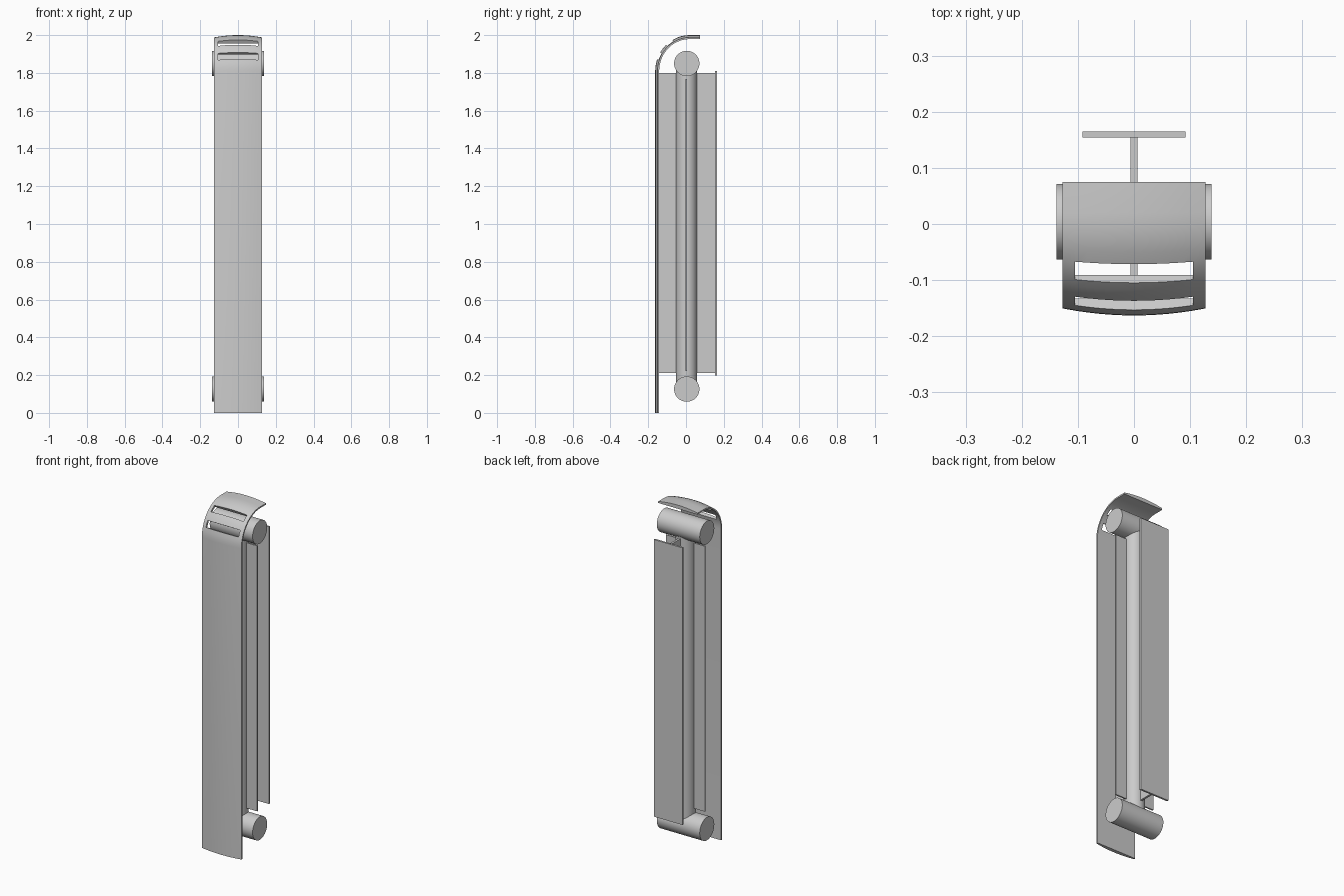
import bpy, bmesh
from math import sin, cos, radians, pi

if "Cube" in bpy.data.objects:
    bpy.data.objects.remove(bpy.data.objects["Cube"])


def add_mesh(name, bm, smooth=False):
    bmesh.ops.recalc_face_normals(bm, faces=bm.faces)
    me = bpy.data.meshes.new(name)
    bm.to_mesh(me)
    bm.free()
    ob = bpy.data.objects.new(name, me)
    bpy.context.collection.objects.link(ob)
    if smooth:
        bpy.ops.object.select_all(action='DESELECT')
        ob.select_set(True)
        bpy.context.view_layer.objects.active = ob
        bpy.ops.object.shade_smooth_by_angle(angle=radians(30))
    return ob


def box(name, lo, hi):
    bm = bmesh.new()
    bmesh.ops.create_cube(bm, size=1)
    for v in bm.verts:
        v.co = [l + (c + 0.5) * (h - l) for c, l, h in zip(v.co, lo, hi)]
    return add_mesh(name, bm)


def cylinder(name, centre, radius, length, axis):
    bpy.ops.mesh.primitive_cylinder_add(
        vertices=64, radius=radius, depth=length, location=centre,
        rotation=(0, pi / 2, 0) if axis == 'X' else (0, 0, 0))
    ob = bpy.context.object
    ob.name = name
    bpy.ops.object.shade_smooth_by_angle(angle=radians(30))


# Front cover: bowed outside, flat inside, curling over at the top
HALF, SAG, DEPTH = 0.127, 0.0125, 0.021
ANGLES = [0, 6, 12.5, 19, 25, 31, 36, 41.5, 47, 53.5, 60, 67.5, 75, 82.5, 90]
SLOTS = ((19, 31), (47, 60))
profile = [(-0.163, 0.0, 0, -1)]
profile += [(0.02 - 0.183 * cos(radians(a)), 1.81 + 0.19 * sin(radians(a)), radians(a), a)
            for a in ANGLES]
profile.append((0.075, 2.0, pi / 2, 91))
xs = [-HALF] + [-0.105 + 0.021 * i for i in range(11)] + [HALF]

bm = bmesh.new()
grid = {}
for i, (y, z, a, _) in enumerate(profile):
    for j, x in enumerate(xs):
        for side, d in enumerate((SAG * (x / HALF) ** 2, DEPTH)):
            grid[i, j, side] = bm.verts.new((x, y + d * cos(a), z - d * sin(a)))


def is_slot(i, j):
    mid = (profile[i][3] + profile[i + 1][3]) / 2
    return 0 < j < len(xs) - 2 and any(s < mid < e for s, e in SLOTS)


cells = {(i, j) for i in range(len(profile) - 1) for j in range(len(xs) - 1)
         if not is_slot(i, j)}
for i, j in cells:
    corners = [(i, j), (i, j + 1), (i + 1, j + 1), (i + 1, j)]
    for side in (0, 1):
        bm.faces.new([grid[c + (side,)] for c in corners])
    neighbours = [(i - 1, j), (i, j + 1), (i + 1, j), (i, j - 1)]
    for k, n in enumerate(neighbours):
        if n not in cells:
            p, q = corners[k], corners[(k + 1) % 4]
            bm.faces.new([grid[p + (0,)], grid[q + (0,)], grid[q + (1,)], grid[p + (1,)]])
loose = [v for v in bm.verts if not v.link_faces]
bmesh.ops.delete(bm, geom=loose, context='VERTS')
add_mesh("front_cover", bm, smooth=True)

# Horizontal rollers and the central column between them
for name, z in (("top_roller", 1.85), ("bottom_roller", 0.126)):
    cylinder(name, (0, 0.004, z), 0.067, 0.276, 'X')
cylinder("central_column", (0, 0.003, 0.988), 0.055, 1.724, 'Z')

# Plates
box("web_plate", (-0.006, -0.145, 0.21), (0.006, 0.157, 1.80))
box("middle_plate", (-0.125, -0.002, 0.223), (0.125, 0.006, 1.768))
box("back_plate", (-0.092, 0.154, 0.197), (0.092, 0.165, 1.81))
